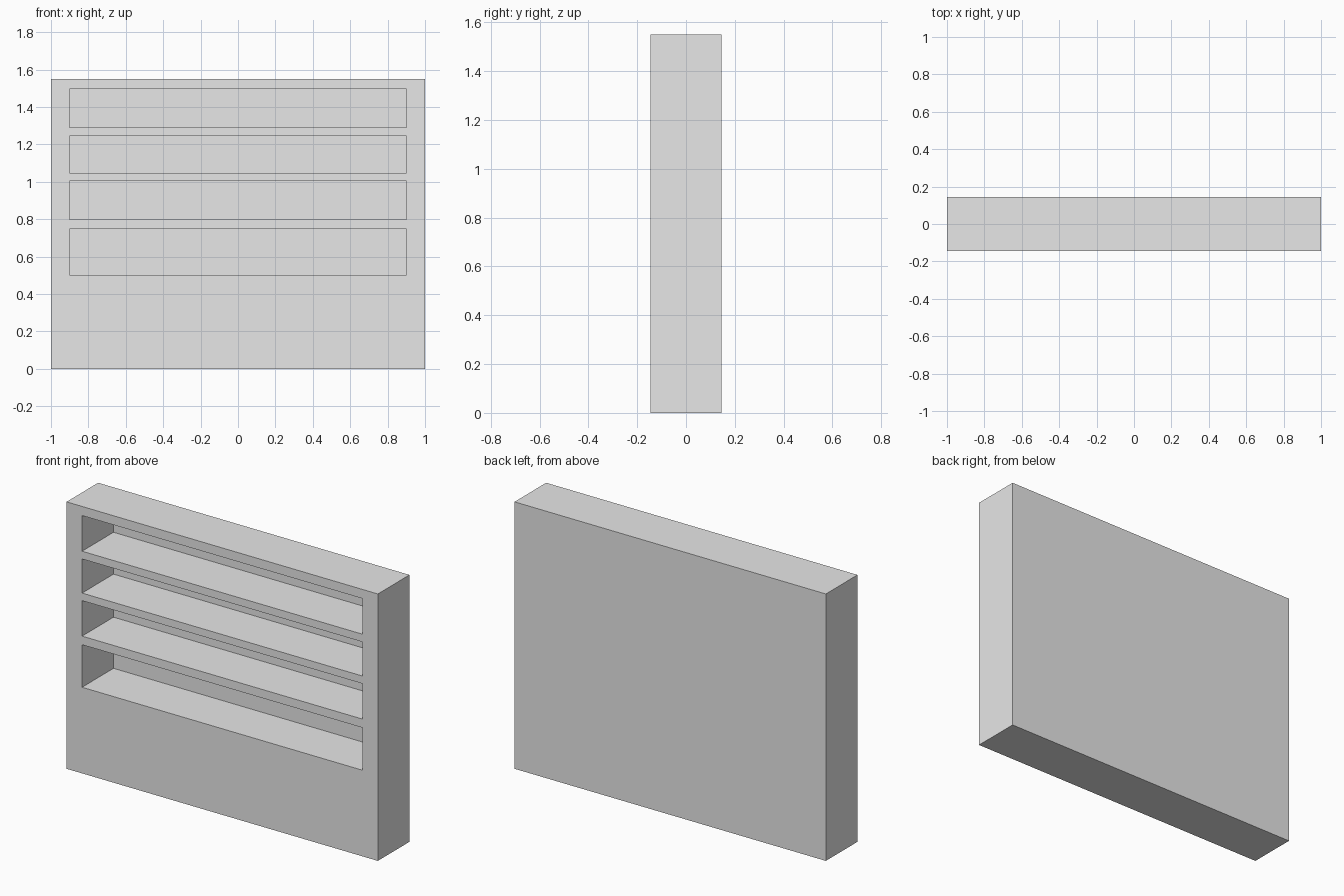
import bpy

default = bpy.data.objects.get("Cube")
if default:
    bpy.data.objects.remove(default, do_unlink=True)

WIDTH, DEPTH, HEIGHT = 2.0, 0.29, 1.55
BACK = 0.002          # thin back panel
OPENING = 1.8         # clear width of each shelf bay
BAYS = [(0.5, 0.747), (0.797, 1.003), (1.047, 1.245), (1.29, 1.497)]

grey = bpy.data.materials.new("plain_grey")
grey.use_nodes = True
colour = (0.8, 0.8, 0.8, 1)
grey.diffuse_color = colour
grey.node_tree.nodes["Principled BSDF"].inputs["Base Color"].default_value = colour


def box(name, size, centre):
    bpy.ops.mesh.primitive_cube_add(size=1, location=centre)
    obj = bpy.context.object
    obj.name = name
    obj.scale = size
    bpy.ops.object.transform_apply(location=True, rotation=False, scale=True)
    obj.data.materials.append(grey)
    return obj


# Solid case standing on the ground
case = box("shelf_case", (WIDTH, DEPTH, HEIGHT), (0, 0, HEIGHT / 2))

# Hollow out each bay from the front, leaving the thin back
front, rear = -DEPTH / 2 - 0.1, DEPTH / 2 - BACK
for i, (low, high) in enumerate(BAYS):
    cutter = box(f"bay_cutter_{i}", (OPENING, rear - front, high - low),
                 (0, (front + rear) / 2, (low + high) / 2))
    cutter.hide_render = True
    cut = case.modifiers.new(f"bay_{i}", "BOOLEAN")
    cut.operation = "DIFFERENCE"
    cut.solver = "EXACT"
    cut.object = cutter
    bpy.context.view_layer.objects.active = case
    bpy.ops.object.modifier_apply(modifier=cut.name)
    bpy.data.objects.remove(cutter, do_unlink=True)
